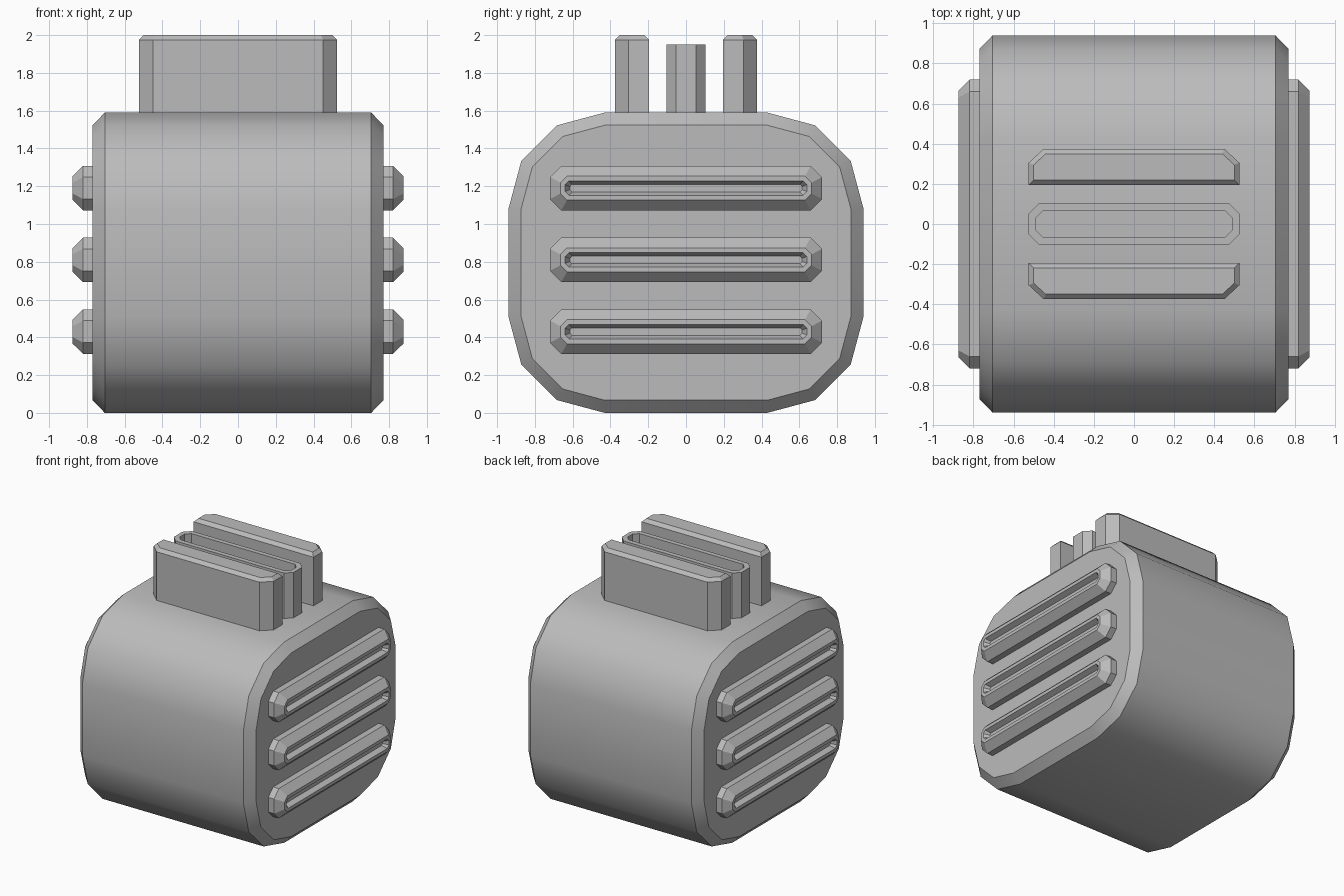
import bpy, bmesh, math
from mathutils import Vector

cube = bpy.data.objects.get("Cube")
if cube:
    bpy.data.objects.remove(cube, do_unlink=True)

GREY = (0.5, 0.5, 0.5, 1)
mat = bpy.data.materials.new("plain grey")
mat.use_nodes = True
mat.diffuse_color = GREY
mat.node_tree.nodes["Principled BSDF"].inputs["Base Color"].default_value = GREY


def loft(name, rings, mirror=None, smooth=None):
    """Skin a series of matching outlines and cap both ends."""
    bm = bmesh.new()
    loops = [[bm.verts.new(p) for p in ring] for ring in rings]
    n = len(loops[0])
    for low, high in zip(loops, loops[1:]):
        for i in range(n):
            j = (i + 1) % n
            bm.faces.new((low[i], low[j], high[j], high[i]))
    bm.faces.new(loops[0][::-1])
    bm.faces.new(loops[-1])
    bmesh.ops.recalc_face_normals(bm, faces=bm.faces)
    mesh = bpy.data.meshes.new(name)
    bm.to_mesh(mesh)
    bm.free()
    mesh.materials.append(mat)
    obj = bpy.data.objects.new(name, mesh)
    bpy.context.collection.objects.link(obj)
    if mirror is not None:
        mod = obj.modifiers.new("mirror", "MIRROR")
        mod.use_axis = [axis == mirror for axis in "xyz"]
        mod.use_mirror_merge = False
    if smooth:
        bpy.ops.object.select_all(action="DESELECT")
        obj.select_set(True)
        bpy.context.view_layer.objects.active = obj
        bpy.ops.object.shade_smooth_by_angle(angle=math.radians(smooth))
    return obj


def cut_rect(a, b, cut):
    """Rectangle of half sizes a, b with its corners cut off."""
    c = cut
    return [(a, c - b), (a, b - c), (a - c, b), (c - a, b),
            (-a, b - c), (-a, c - b), (c - a, -b), (a - c, -b)]


# Rounded body with chamfered ends
def body_ring(x, radius):
    pts = []
    for k in range(4):
        cy = 0.43 if k in (0, 3) else -0.43
        cz = 1.08 if k < 2 else 0.51
        for step in range(4):
            a = math.radians(90 * k + 30 * step)
            pts.append((x, cy + radius * math.cos(a), cz + radius * math.sin(a)))
    return pts


loft("body", [body_ring(-0.77, 0.443), body_ring(-0.705, 0.51),
              body_ring(0.705, 0.51), body_ring(0.77, 0.443)], smooth=32)

# Grooved ribs on both sides: x, half length, half height, corner cut
RIB = [(0.75, 0.72, 0.118, 0.06), (0.82, 0.72, 0.118, 0.06),
       (0.875, 0.665, 0.064, 0.035), (0.875, 0.64, 0.038, 0.02),
       (0.835, 0.615, 0.02, 0.012)]
for label, z in (("lower", 0.43), ("middle", 0.81), ("upper", 1.19)):
    rings = [[(x, y, z + h) for y, h in cut_rect(a, b, c)] for x, a, b, c in RIB]
    loft(label + "_side_ribs", rings, mirror="x")

# Front and back slices with cut outer corners and a chamfered top
def slice_ring(z, inset):
    half = [(0.525 - inset, -0.195 - inset),
            (0.525 - inset, -0.305 + inset * 0.4),
            (0.45 - inset * 0.4, -0.375 + inset)]
    return [(x, y, z) for x, y in half] + [(-x, y, z) for x, y in half[::-1]]


loft("outer_slices", [slice_ring(1.55, 0), slice_ring(1.975, 0),
                      slice_ring(2.0, 0.025)], mirror="y")

# Hollow middle slot
SLOT = [(1.55, 0.525, 0.103, 0.05), (1.95, 0.525, 0.103, 0.05),
        (1.95, 0.49, 0.065, 0.035), (1.595, 0.49, 0.065, 0.035)]
loft("middle_slot", [[(x, y, z) for x, y in cut_rect(a, b, c)]
                     for z, a, b, c in SLOT])
